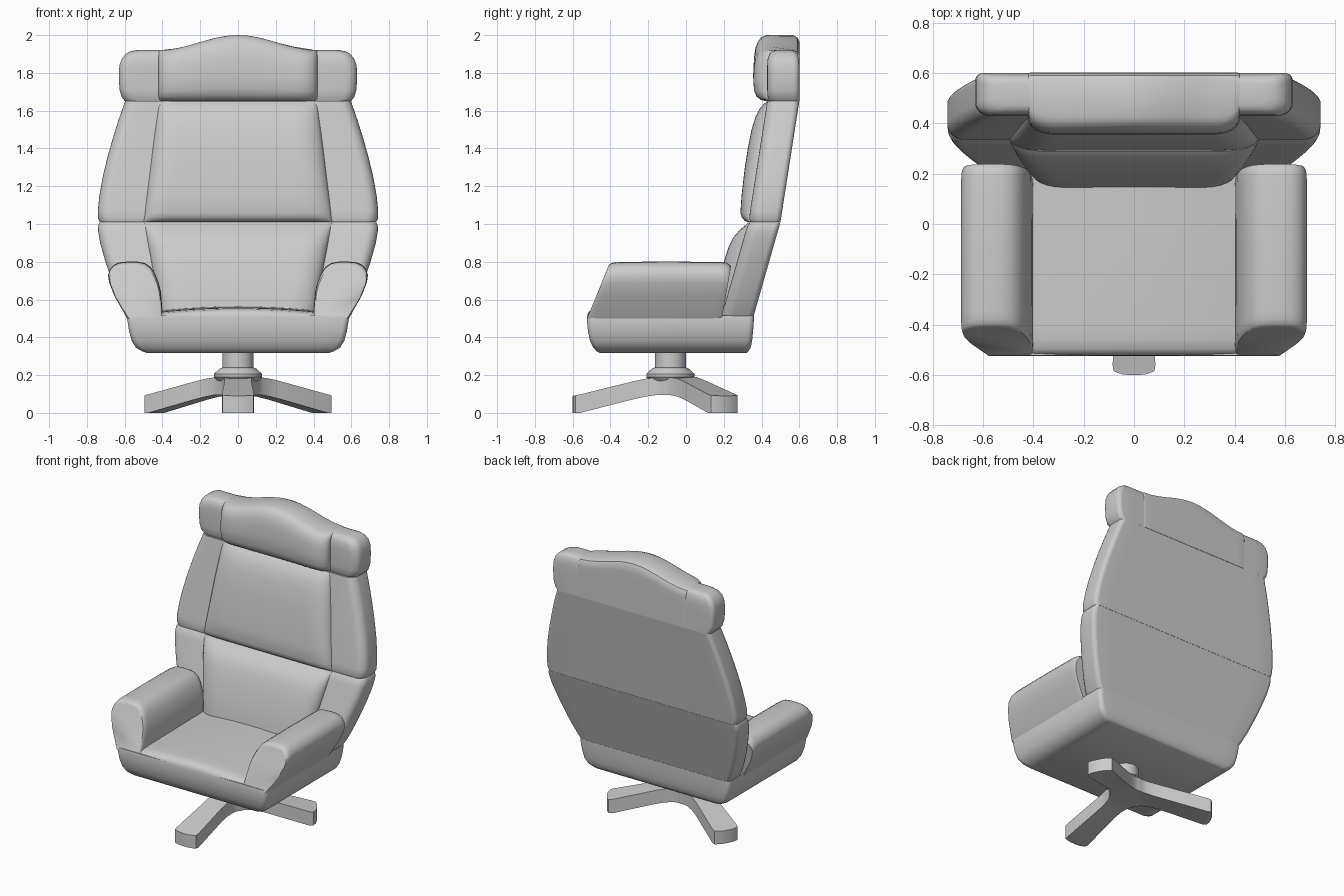
import bpy, bmesh
from math import sin, cos, pi, radians


def lerp(a, b, t):
    return a + (b - a) * t


def loft(name, rings, angle=40):
    """Skin equal-length rings; ends are closed with strips across the ring."""
    bm = bmesh.new()
    vs = [[bm.verts.new(p) for p in r] for r in rings]
    n = len(vs[0])
    for a, b in zip(vs, vs[1:]):
        for i in range(n):
            j = (i + 1) % n
            bm.faces.new((a[i], a[j], b[j], b[i]))
    for r in (vs[0], vs[-1]):
        for i in range(n // 2 - 1):
            bm.faces.new((r[i], r[i + 1], r[n - 2 - i], r[n - 1 - i]))
    bmesh.ops.remove_doubles(bm, verts=bm.verts, dist=1e-5)
    bmesh.ops.recalc_face_normals(bm, faces=bm.faces)
    me = bpy.data.meshes.new(name)
    bm.to_mesh(me)
    bm.free()
    ob = bpy.data.objects.new(name, me)
    bpy.context.collection.objects.link(ob)
    bpy.ops.object.select_all(action='DESELECT')
    ob.select_set(True)
    bpy.context.view_layer.objects.active = ob
    bpy.ops.object.shade_smooth_by_angle(angle=radians(angle))
    return ob


def edge(x, y, rx, ry):
    arc = [(-(x - rx) - rx * cos(k * pi / 12), y + ry - ry * sin(k * pi / 12)) for k in range(7)]
    flat = [(lerp(-(x - rx), x - rx, i / 12), y) for i in range(1, 12)]
    return arc + flat + [(-px, py) for px, py in reversed(arc)]


def ring(z, x, yf, yb, rx, ry, rb, lift=None):
    """Horizontal rounded rectangle, front corners rx/ry, back corners rb."""
    pts = edge(x, yf, rx, ry) + edge(x, yb, rb, -rb)[::-1]
    return [(px, py, lift(px, z) if lift else z) for px, py in pts]


# Back shell panels: straight front and back lines, bowed sides
def wing_front(z):
    return 0.19 + (z - 0.52) * 0.286 if z < 1.01 else 0.33 + (z - 1.01) * 0.156


def wing_back(z):
    return 0.36 + (z - 0.52) * 0.286 if z < 1.01 else 0.5 + (z - 1.01) * 0.156


def shell(name, rows):
    loft(name, [ring(z, x, wing_front(z) + d, wing_back(z), 0.06, 0.06, 0.03) for z, x, d in rows])


shell("back_shell_lower", [(.5, .575, 0), (.55, .605, 0), (.62, .637, 0), (.7, .668, 0), (.8, .702, 0),
                           (.9, .73, 0), (.96, .74, 0), (.99, .741, 0.002), (1.009, .732, .01)])
shell("back_shell_upper", [(1.01, .732, .01), (1.03, .741, .002), (1.07, .742, 0), (1.15, .734, 0), (1.25, .716, 0),
                           (1.35, .692, 0), (1.45, .664, 0), (1.55, .633, 0), (1.65, .598, 0)])

# Headrest wings
loft("headrest_wings", [ring(z, x, .43 + d, .6 - e, .06, .05, .03) for z, x, d, e in [
    (1.65, .598, .012, 0), (1.67, .615, .003, 0), (1.71, .627, 0, 0), (1.78, .631, 0, 0), (1.84, .628, 0, 0),
    (1.875, .615, .003, .003), (1.9, .595, .012, .01), (1.914, .57, .025, .02), (1.92, .54, .045, .04)]])


# Padded back cushions between the wings
def cushion(name, rows):
    loft(name, [ring(z, x, yf, wing_front(z) + .06, .13, wing_front(z) - yf + .01, .01) for z, x, yf in rows])


cushion("back_cushion_lower", [(.5, .40, .14), (.56, .41, .146), (.7, .44, .172), (.8, .46, .20),
                               (.88, .475, .226), (.93, .484, .251), (.97, .492, .286), (.995, .497, .316),
                               (1.009, .5, .33)])
cushion("back_cushion_upper", [(1.01, .5, .328), (1.02, .5, .308), (1.035, .497, .295), (1.06, .495, .288),
                               (1.15, .484, .294), (1.29, .466, .31), (1.4, .453, .327), (1.5, .44, .347),
                               (1.57, .43, .369), (1.61, .425, .39), (1.635, .422, .412), (1.649, .42, .428)])


# Headrest cushion with an arched top
def arch(x, z):
    top = 1.92 + 0.04 * (1 + cos(pi * min(1, abs(x) / .42)))
    return 1.65 + (z - 1.65) * (top - 1.65) / .35


loft("headrest_cushion", [ring(z, .42, yf, yb, .1, .06, .01, arch) for z, yf, yb in [
    (1.65, .42, .602), (1.66, .395, .602), (1.68, .374, .602), (1.72, .36, .602), (1.8, .356, .602),
    (1.88, .36, .602), (1.93, .367, .602), (1.965, .38, .6), (1.988, .398, .59), (2.0, .425, .565)]])

# Seat base and seat pad
loft("seat_base", [ring(z, x, yf, yb, .03, .03, .03) for z, x, yf, yb in [
    (.317, .48, -.455, .32), (.325, .505, -.472, .33), (.345, .54, -.49, .342), (.38, .562, -.508, .35),
    (.43, .576, -.519, .355), (.5, .587, -.525, .36), (.515, .583, -.522, .36)]])
loft("seat_pad", [ring(z, .44, yf, .3, .01, .01, .01, lambda x, z: z - .025 * (x / .44) ** 2 * (z > .51))
                  for z, yf in [(.49, -.524), (.52, -.522), (.537, -.513), (.548, -.497), (.555, -.46),
                                (.558, -.4), (.563, 0), (.565, .28)]])

# Armrests: outward leaning profile swept front to back with a raked front
profile = [(.40, .5), (.401, .56), (.408, .64), (.42, .69), (.438, .735), (.462, .772), (.495, .794), (.535, .801),
           (.585, .801), (.63, .797), (.66, .782), (.68, .757), (.688, .728), (.682, .69), (.655, .62), (.587, .5)]


def arm_ring(side, t, d, s):
    out = []
    for x, z in profile:
        y = lerp(-.524 + (z - .5) * .37, .19 + (z - .5) * .16, t) + d
        cx = lerp(.50, .57, (z - .5) / .3)
        out.append((side * (cx + (x - cx) * s), y, .5 + (z - .5) * s))
    return out


for side, label in ((-1, "left"), (1, "right")):
    loft("armrest_" + label, [arm_ring(side, *r) for r in [
        (0, 0, .9), (0, .004, .94), (0, .015, .97), (0, .035, .988), (0, .07, .995), (.5, 0, 1),
        (1, -.05, .993), (1, -.025, .98), (1, -.008, .95), (1, 0, .91)]])

# Swivel column with a flared hub
loft("swivel_column", [[(r * cos(k * pi / 20), -.083 + r * sin(k * pi / 20), z) for k in range(40)]
                       for r, z in [(.11, .17), (.127, .19), (.127, .207), (.095, .236), (.082, .24), (.082, .33)]], 25)

# Three splayed feet meeting under the hub
stations = [(0, 0, .095, .19), (.06, .104, .095, .19), (.08, .09, .095, .189), (.11, .08, .093, .186),
            (.16, .072, .085, .18), (.22, .071, .072, .167), (.5, .085, 0, .098),
            (.525, .081, 0, .093), (.537, .05, 0, .091), (.541, 0.015, 0, .09)]
for i, label in enumerate(("front", "right", "left")):
    a = radians(-90 + 120 * i)
    loft("foot_" + label, [[(s * cos(a) - w * k * sin(a), -.06 + s * sin(a) + w * k * cos(a), z)
                            for k, z in ((-1, zb), (1, zb), (1, zt), (-1, zt))]
                           for s, w, zb, zt in stations])
